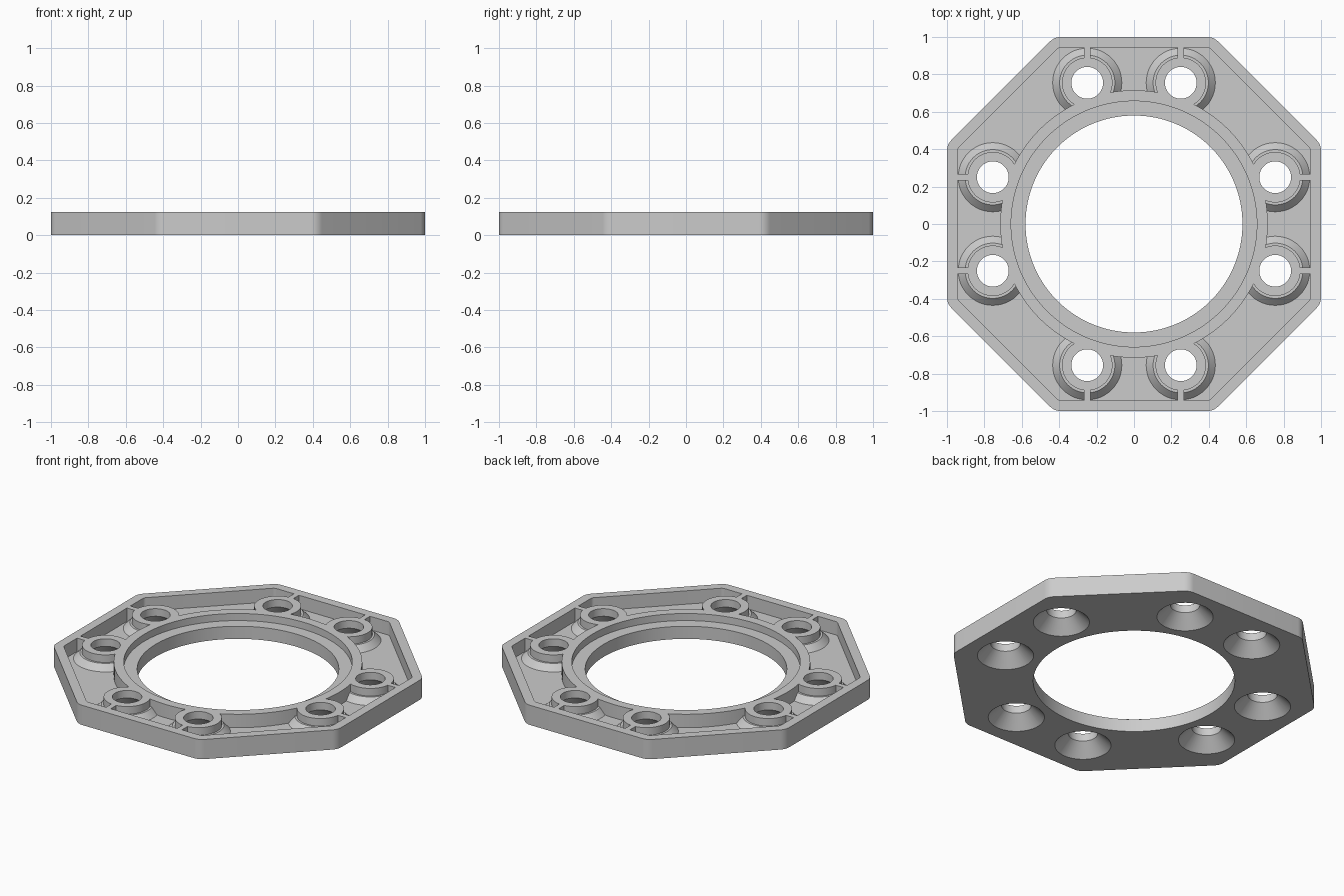
import bpy, bmesh, math
from mathutils import Vector

if "Cube" in bpy.data.objects:
    bpy.data.objects.remove(bpy.data.objects["Cube"])

H, FLOOR, SEAT = 0.125, 0.04, 0.08   # plate height, pocket floor, bearing seat

grey = bpy.data.materials.new("light_grey")
grey.diffuse_color = (0.6, 0.6, 0.6, 1)
grey.use_nodes = True
grey.node_tree.nodes["Principled BSDF"].inputs["Base Color"].default_value = grey.diffuse_color


def new_object(name, bm):
    bmesh.ops.recalc_face_normals(bm, faces=bm.faces)
    me = bpy.data.meshes.new(name)
    bm.to_mesh(me)
    bm.free()
    me.materials.append(grey)
    ob = bpy.data.objects.new(name, me)
    bpy.context.collection.objects.link(ob)
    return ob


def prism(name, pts, z0, z1):
    bm = bmesh.new()
    face = bm.faces.new([bm.verts.new((x, y, z0)) for x, y in pts])
    ext = bmesh.ops.extrude_face_region(bm, geom=[face])["geom"]
    top = [v for v in ext if isinstance(v, bmesh.types.BMVert)]
    bmesh.ops.translate(bm, verts=top, vec=(0, 0, z1 - z0))
    return new_object(name, bm)


def lathe(name, profile, n, cx=0, cy=0):
    """Closed solid of revolution; profile is (radius, z) from bottom to top."""
    bm = bmesh.new()
    rings = [[bm.verts.new((cx + r * math.cos(2 * math.pi * i / n),
                            cy + r * math.sin(2 * math.pi * i / n), z))
              for i in range(n)] for r, z in profile]
    for a, b in zip(rings, rings[1:]):
        for i in range(n):
            j = (i + 1) % n
            bm.faces.new((a[i], a[j], b[j], b[i]))
    bm.faces.new(rings[0])
    bm.faces.new(rings[-1])
    return new_object(name, bm)


def octagon(flat, corner, radius, seg=6):
    """Octagon outline with rounded corners."""
    raw = []
    for q in range(4):
        for x, y in ((flat, -corner), (flat, corner)):
            for _ in range(q):
                x, y = -y, x
            raw.append(Vector((x, y)))
    pts = []
    for i, p in enumerate(raw):
        d0 = (raw[i - 1] - p).normalized()
        d1 = (raw[(i + 1) % 8] - p).normalized()
        half = d0.angle(d1) / 2
        c = p + (d0 + d1).normalized() * radius / math.sin(half)
        a = p + d0 * radius / math.tan(half) - c
        b = p + d1 * radius / math.tan(half) - c
        for k in range(seg + 1):
            pts.append(c + a.lerp(b, k / seg).normalized() * radius)
    return [(v.x, v.y) for v in pts]


def cut(target, tool):
    m = target.modifiers.new("cut", 'BOOLEAN')
    m.operation, m.solver, m.object = 'DIFFERENCE', 'EXACT', tool
    bpy.context.view_layer.update()
    dg = bpy.context.evaluated_depsgraph_get()
    me = bpy.data.meshes.new_from_object(target.evaluated_get(dg))
    target.modifiers.clear()
    target.data = me
    bpy.data.objects.remove(tool, do_unlink=True)


# Octagonal plate and the pocket that hollows its top
plate = prism("flange_plate", octagon(1.0, 0.425, 0.08), 0, H)
pocket = prism("pocket_cutter", octagon(0.943, 0.402, 0.03), FLOOR, 0.2)

# Material left standing in the pocket: inner ring, bosses, ribs
cut(pocket, lathe("ring_keep", [(0.715, -0.1), (0.715, 0.3)], 128))
holes = []
for sx in (-1, 1):
    for sy in (-1, 1):
        holes += [(0.25 * sx, 0.755 * sy, 0, sy), (0.755 * sx, 0.25 * sy, sx, 0)]
for x, y, dx, dy in holes:
    cut(pocket, lathe("boss_keep", [(0.225, 0), (0.148, 0.077), (0.135, 0.077),
                                    (0.135, 0.3)], 48, x, y))
    w = 0.017
    ex, ey = x + 0.3 * dx, y + 0.3 * dy
    rib = [(x - w * dy, y + w * dx), (x + w * dy, y - w * dx),
           (ex + w * dy, ey - w * dx), (ex - w * dy, ey + w * dx)]
    cut(pocket, prism("rib_keep", rib, -0.1, 0.31))
cut(plate, pocket)

# Central bore with stepped seat
cut(plate, lathe("bore_cutter", [(0.58, -0.1), (0.58, SEAT), (0.657, SEAT),
                                 (0.657, 0.3)], 128))

# Bolt holes countersunk from below
for x, y, _, _ in holes:
    cut(plate, lathe("bolt_cutter", [(0.182, -0.02), (0.085, 0.077),
                                     (0.085, 0.3)], 48, x, y))

bpy.ops.object.select_all(action='DESELECT')
plate.select_set(True)
bpy.context.view_layer.objects.active = plate
bpy.ops.object.shade_smooth_by_angle(angle=math.radians(30))
